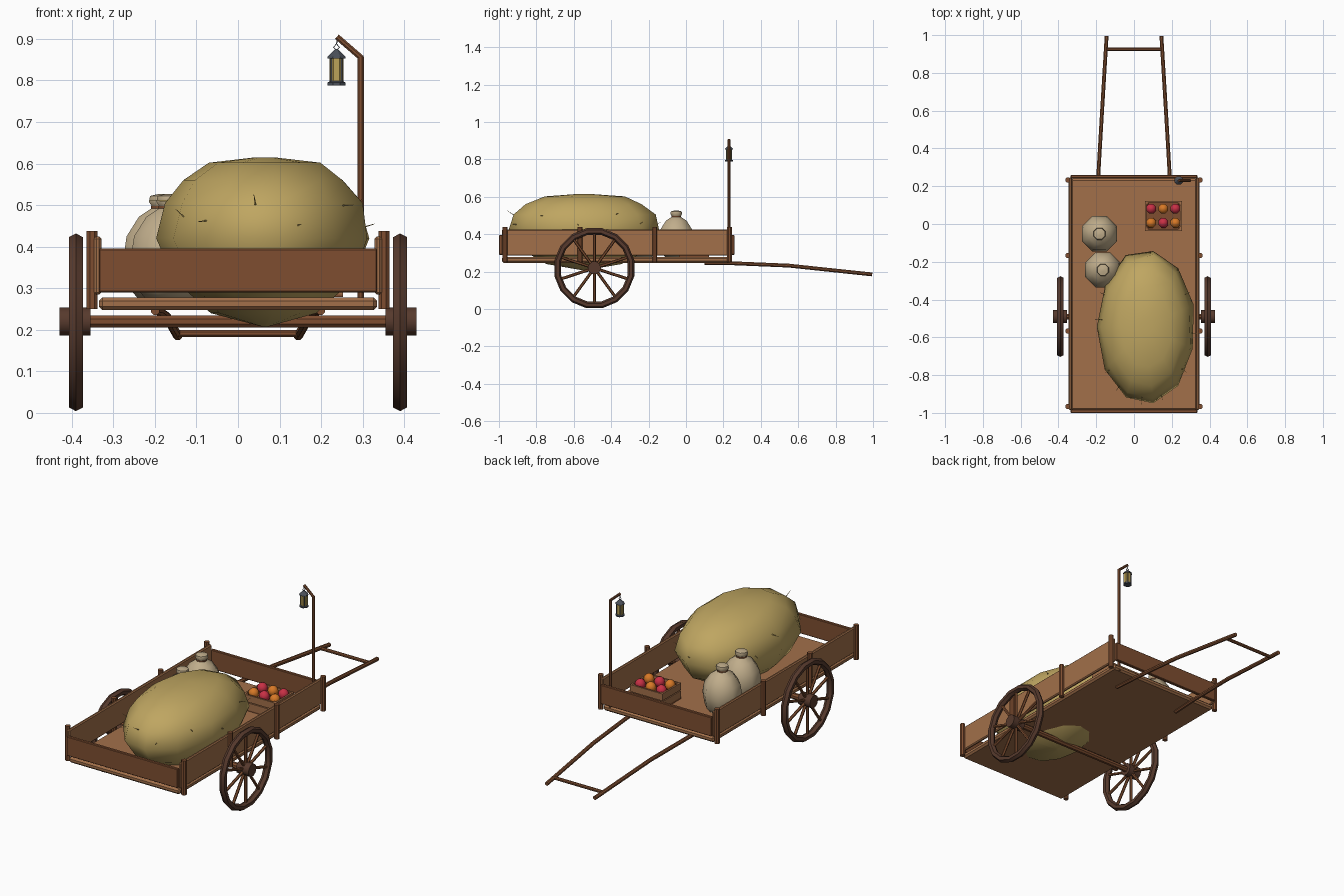
import bpy, bmesh, math, random
from mathutils import Vector, Matrix

if "Cube" in bpy.data.objects:
    bpy.data.objects.remove(bpy.data.objects["Cube"])

random.seed(4)


def material(name, rgb):
    m = bpy.data.materials.new(name)
    m.diffuse_color = (*rgb, 1)
    m.use_nodes = True
    m.node_tree.nodes["Principled BSDF"].inputs["Base Color"].default_value = m.diffuse_color
    return m


PLANK = material("light wood", (0.36, 0.16, 0.068))
WOOD = material("brown wood", (0.21, 0.076, 0.03))
DARK = material("dark wood", (0.095, 0.042, 0.026))
HAY = material("hay", (0.52, 0.38, 0.12))
SACK = material("sackcloth", (0.53, 0.42, 0.26))
RED = material("red fruit", (0.58, 0.03, 0.06))
ORANGE = material("orange fruit", (0.68, 0.19, 0.02))
METAL = material("grey metal", (0.07, 0.08, 0.10))
GLASS = material("lamp glow", (0.50, 0.36, 0.10))


def finish(name, bm, mat, angle=None):
    bmesh.ops.recalc_face_normals(bm, faces=bm.faces)
    me = bpy.data.meshes.new(name)
    bm.to_mesh(me)
    bm.free()
    me.materials.append(mat)
    ob = bpy.data.objects.new(name, me)
    bpy.context.collection.objects.link(ob)
    if angle:
        bpy.ops.object.select_all(action='DESELECT')
        ob.select_set(True)
        bpy.context.view_layer.objects.active = ob
        bpy.ops.object.shade_smooth_by_angle(angle=math.radians(angle))
    return ob


def box(name, lo, hi, mat, bevel=0.0):
    lo, hi = Vector(lo), Vector(hi)
    bm = bmesh.new()
    bmesh.ops.create_cube(bm, size=1, matrix=Matrix.Translation((lo + hi) / 2)
                          @ Matrix.Diagonal((*(hi - lo), 1)))
    if bevel:
        bmesh.ops.bevel(bm, geom=bm.edges[:], offset=bevel, segments=1, affect='EDGES')
    return finish(name, bm, mat)


def tube(name, pts, radius, mat, sides=8, tip=1.0):
    """Straight-jointed rod through a few points, with capped ends."""
    pts = [Vector(p) for p in pts]
    bm = bmesh.new()
    rings = []
    for i, p in enumerate(pts):
        d = (pts[min(i + 1, len(pts) - 1)] - pts[max(i - 1, 0)]).normalized()
        ref = Vector((0, 1, 0)) if abs(d.y) < 0.8 else Vector((0, 0, 1))
        u = d.cross(ref).normalized()
        v = d.cross(u)
        r = radius * (1 + (tip - 1) * i / (len(pts) - 1))
        rings.append([bm.verts.new(p + r * (u * math.cos(a) + v * math.sin(a)))
                      for a in (math.tau * (k + 0.5) / sides for k in range(sides))])
    for a, b in zip(rings, rings[1:]):
        for k in range(sides):
            n = (k + 1) % sides
            bm.faces.new((a[k], a[n], b[n], b[k]))
    bm.faces.new(rings[0])
    bm.faces.new(rings[-1])
    return finish(name, bm, mat, 40)


def lathe(name, profile, sides, loc, mat, sx=1, sy=1, angle=60, wobble=0.0):
    """Spin (radius, height) points around a vertical axis."""
    bm = bmesh.new()
    rings = []
    for r, z in profile:
        ring = []
        for k in range(sides):
            a = math.tau * (k + 0.5) / sides
            q = r * (1 + random.uniform(-wobble, wobble))
            ring.append(bm.verts.new((loc[0] + sx * q * math.cos(a),
                                      loc[1] + sy * q * math.sin(a), loc[2] + z)))
        rings.append(ring)
    for a, b in zip(rings, rings[1:]):
        for k in range(sides):
            n = (k + 1) % sides
            bm.faces.new((a[k], a[n], b[n], b[k]))
    bm.faces.new(rings[0])
    bm.faces.new(rings[-1])
    return finish(name, bm, mat, angle)


# Cart bed and walls
box("floor", (-0.335, -0.985, 0.247), (0.335, 0.24, 0.278), PLANK, 0.009)
box("front_wall", (-0.335, -1.0, 0.29), (0.335, -0.982, 0.395), WOOD, 0.003)
box("back_wall", (-0.335, 0.242, 0.29), (0.335, 0.26, 0.395), WOOD, 0.003)
for s, side in ((-1, "left"), (1, "right")):
    xs = sorted((s * 0.329, s * 0.346))
    box(side + "_wall", (xs[0], -0.985, 0.285), (xs[1], 0.245, 0.424), PLANK, 0.005)
    for y in (-0.967, -0.567, -0.167, 0.233):
        tube(side + "_post", [(s * 0.351, y, 0.25), (s * 0.351, y, 0.438)], 0.014, WOOD)

# Axle, wheels and pulling shafts
tube("axle", [(-0.40, -0.49, 0.22), (0.40, -0.49, 0.22)], 0.016, WOOD)
for s, side in ((-1, "left"), (1, "right")):
    x = s * 0.39
    bm = bmesh.new()
    N, M = 16, 6
    rim = []
    for i in range(N):
        a = math.tau * (i + 0.5) / N
        ring = []
        for j in range(M):
            b = math.tau * j / M
            r = 0.2 + 0.018 * math.cos(b)
            ring.append(bm.verts.new((x + 0.019 * math.sin(b), -0.49 + r * math.cos(a),
                                      0.218 + r * math.sin(a))))
        rim.append(ring)
    for i in range(N):
        for j in range(M):
            n, m = (i + 1) % N, (j + 1) % M
            bm.faces.new((rim[i][j], rim[n][j], rim[n][m], rim[i][m]))
    finish(side + "_wheel_rim", bm, DARK, 40)
    tube(side + "_hub", [(s * 0.355, -0.49, 0.22), (s * 0.43, -0.49, 0.22)], 0.035, DARK, 10)
    for k in range(10):
        a = math.tau * k / 10 + math.pi / 2
        c, t = math.cos(a), math.sin(a)
        tube(side + "_spoke", [(x, -0.49 + 0.02 * c, 0.219 + 0.02 * t),
                               (x, -0.49 + 0.195 * c, 0.219 + 0.195 * t)], 0.008, WOOD, 6)
    tube(side + "_shaft", [(s * 0.199, 0.10, 0.246), (s * 0.19, 0.24, 0.245),
                           (s * 0.172, 0.55, 0.232), (s * 0.145, 0.995, 0.185)], 0.011, WOOD)
tube("shaft_crossbar", [(-0.15, 0.925, 0.191), (0.15, 0.925, 0.191)], 0.009, WOOD)

# Hay heap, sunk through the floor, with loose straws
HC = Vector((0.065, -0.545, 0.42))
lathe("hay_heap", [(0.02, -0.213), (0.50, -0.18), (0.84, -0.10), (1.0, 0.0), (0.93, 0.085),
                   (0.77, 0.14), (0.53, 0.182), (0.12, 0.194)],
      11, HC, HAY, 0.257, 0.41, 80, 0.025)
for k in range(12):
    a = math.tau * k / 12 + random.uniform(-0.2, 0.2)
    h = random.uniform(0.01, 0.09)
    d = Vector((math.cos(a), math.sin(a), random.uniform(-0.1, 0.8))).normalized()
    p = HC + Vector((0.232 * math.cos(a), 0.375 * math.sin(a), h))
    tube("straw", [p, p + d * random.uniform(0.03, 0.06)], 0.0025, HAY, 3, 0.3)

# Tied sacks
for x, y in ((-0.183, -0.052), (-0.165, -0.243)):
    lathe("sack", [(0.065, 0.278), (0.09, 0.305), (0.101, 0.37), (0.092, 0.425), (0.06, 0.472),
                   (0.024, 0.494), (0.034, 0.508), (0.031, 0.522), (0.008, 0.527)],
          8, (x, y, 0), SACK, angle=50)
    lathe("sack_tie", [(0.022, 0.489), (0.028, 0.491), (0.028, 0.498), (0.022, 0.5)],
          8, (x, y, 0), WOOD)

# Fruit crate made of slats
X0, X1, Y0, Y1 = 0.057, 0.253, -0.038, 0.123
box("crate_bottom", (X0, Y0, 0.279), (X1, Y1, 0.288), WOOD)
for z in (0.285, 0.328):
    for y in (Y0, Y1 - 0.009):
        box("crate_slat", (X0, y, z), (X1, y + 0.009, z + 0.038), PLANK)
    for x in (X0, X1 - 0.009):
        box("crate_slat", (x, Y0 + 0.009, z), (x + 0.009, Y1 - 0.009, z + 0.038), PLANK)
for x in (X0 + 0.009, X1 - 0.021):
    for y in (Y0 + 0.009, Y1 - 0.021):
        box("crate_corner", (x, y, 0.285), (x + 0.012, y + 0.012, 0.364), WOOD)
box("crate_filling", (X0 + 0.009, Y0 + 0.009, 0.288), (X1 - 0.009, Y1 - 0.009, 0.335), WOOD)
for i, x in enumerate((0.091, 0.155, 0.219)):
    for j, y in enumerate((0.006, 0.081)):
        ball = [(0.028 * math.sin(t), -0.028 * math.cos(t))
                for t in (math.pi * q / 6 for q in (0.2, 1, 2, 3, 4, 5, 5.8))]
        lathe("fruit", ball, 8, (x, y, 0.362), RED if (i + j) % 2 else ORANGE, angle=70)

# Lamp post and hanging lantern
tube("lamp_post", [(0.295, 0.23, 0.25), (0.295, 0.23, 0.857)], 0.0085, WOOD)
tube("lamp_arm", [(0.297, 0.23, 0.854), (0.238, 0.23, 0.905)], 0.0075, WOOD)
L = (0.237, 0.23, 0)
lathe("lantern_base", [(0.023, 0.788), (0.023, 0.795), (0.018, 0.798)], 8, L, METAL, angle=30)
lathe("lantern_glass", [(0.018, 0.797), (0.018, 0.856)], 8, L, GLASS, angle=30)
lathe("lantern_roof", [(0.024, 0.853), (0.023, 0.857), (0.008, 0.871), (0.004, 0.875)],
      8, L, METAL, angle=30)
tube("lantern_hook", [(0.237, 0.23, 0.872), (0.230, 0.23, 0.880), (0.237, 0.23, 0.888),
                      (0.244, 0.23, 0.880), (0.237, 0.23, 0.872)], 0.0018, METAL, 4)
tube("lantern_hanger", [(0.237, 0.23, 0.886), (0.239, 0.23, 0.902)], 0.0018, METAL, 4)
for k in range(4):
    a = math.tau * (k + 0.5) / 4
    x, y = L[0] + 0.018 * math.cos(a), L[1] + 0.018 * math.sin(a)
    tube("lantern_bar", [(x, y, 0.795), (x, y, 0.856)], 0.002, METAL, 4)
